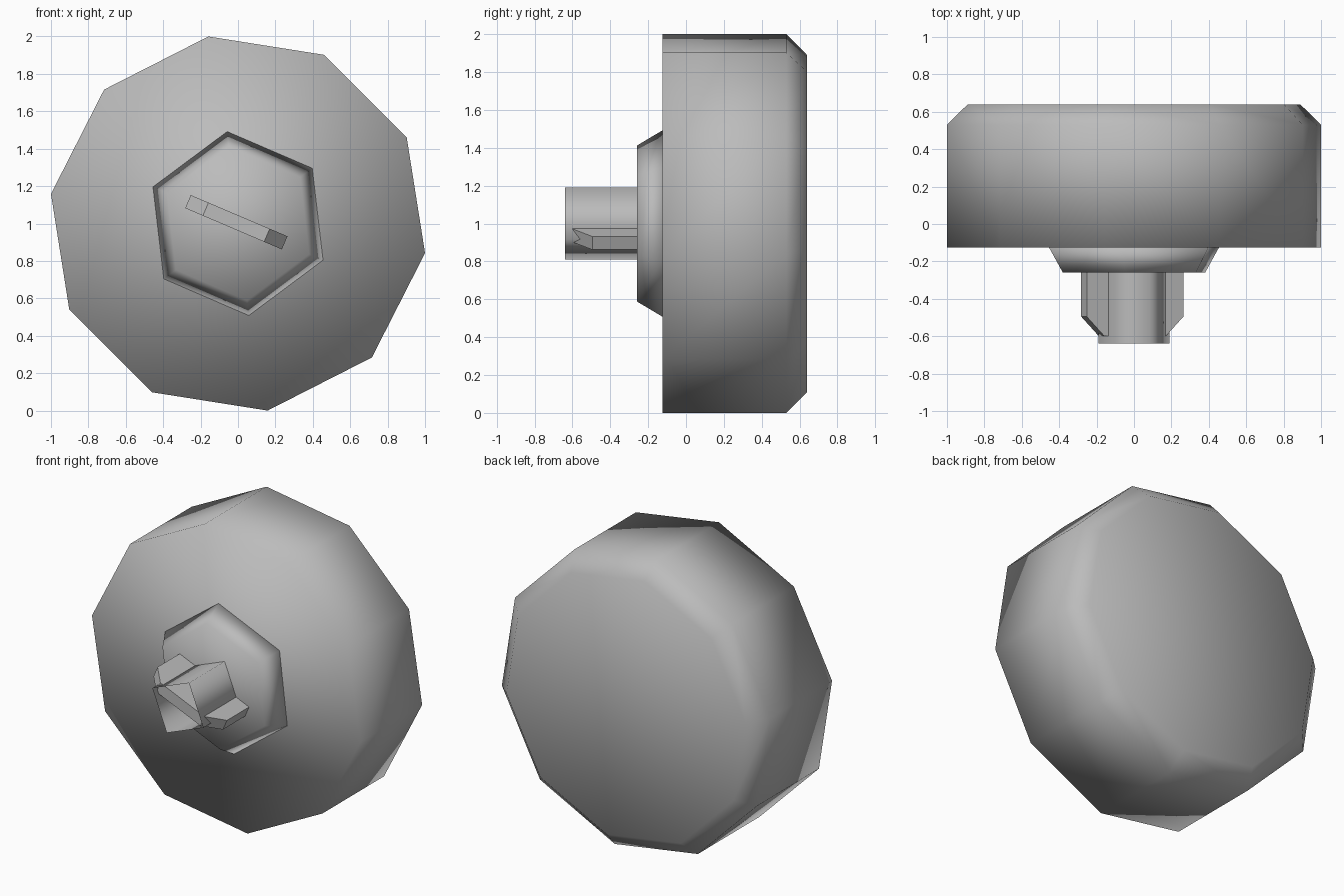
import bpy, bmesh
from math import cos, sin, radians

cube = bpy.data.objects.get("Cube")
if cube:
    bpy.data.objects.remove(cube, do_unlink=True)

grey = bpy.data.materials.new("plain grey")
grey.use_nodes = True
colour = (0.5, 0.5, 0.5, 1)
grey.diffuse_color = colour
grey.node_tree.nodes["Principled BSDF"].inputs["Base Color"].default_value = colour


def finish(name, bm, smooth):
    """Turn a bmesh into a coloured object."""
    mesh = bpy.data.meshes.new(name)
    for face in bm.faces:
        face.smooth = smooth
    bm.to_mesh(mesh)
    bm.free()
    mesh.materials.append(grey)
    obj = bpy.data.objects.new(name, mesh)
    bpy.context.collection.objects.link(obj)
    return obj


def turned(name, sides, start, profile, caps=True):
    """Sweep (radius, y) points, front to back, around the y axis at z = 1."""
    bm = bmesh.new()
    angles = [radians(start + 360 * i / sides) for i in range(sides)]
    rings = [[bm.verts.new((r * cos(a), y, 1 + r * sin(a))) for a in angles]
             for r, y in profile]
    for front, back in zip(rings, rings[1:]):
        for i in range(sides):
            j = (i + 1) % sides
            bm.faces.new((front[i], back[i], back[j], front[j]))
    if caps:
        bm.faces.new(rings[0])
        bm.faces.new(rings[-1][::-1])
    bmesh.ops.recalc_face_normals(bm, faces=bm.faces)
    return finish(name, bm, True)


# Ten-sided body with a bevelled back rim
turned("body", 10, -9, [(1.0125, -0.125), (1.0125, 0.53), (0.9, 0.64)])

# Six-sided tapered hub
turned("hub", 6, -23.3, [(0.414, -0.26), (0.495, -0.125)])

# Open square sleeve
turned("sleeve", 4, -23.5, [(0.207, -0.64), (0.207, -0.26)], caps=False)

# Crossbar through the sleeve, with sloped ends forming the two side keys
outline = [(-0.281, -0.26), (0.281, -0.26), (0.281, -0.495),
           (0.178, -0.6), (-0.178, -0.6), (-0.281, -0.495)]
bm = bmesh.new()
tilt = radians(-23.1)
sides = []
for w in (-0.038, 0.038):
    sides.append([bm.verts.new((-0.009 + u * cos(tilt) - w * sin(tilt), y,
                                1.007 + u * sin(tilt) + w * cos(tilt)))
                  for u, y in outline])
low, high = sides
bm.faces.new(low)
bm.faces.new(high[::-1])
for i in range(len(outline)):
    j = (i + 1) % len(outline)
    bm.faces.new((low[i], high[i], high[j], low[j]))
bmesh.ops.recalc_face_normals(bm, faces=bm.faces)
finish("crossbar", bm, False)
